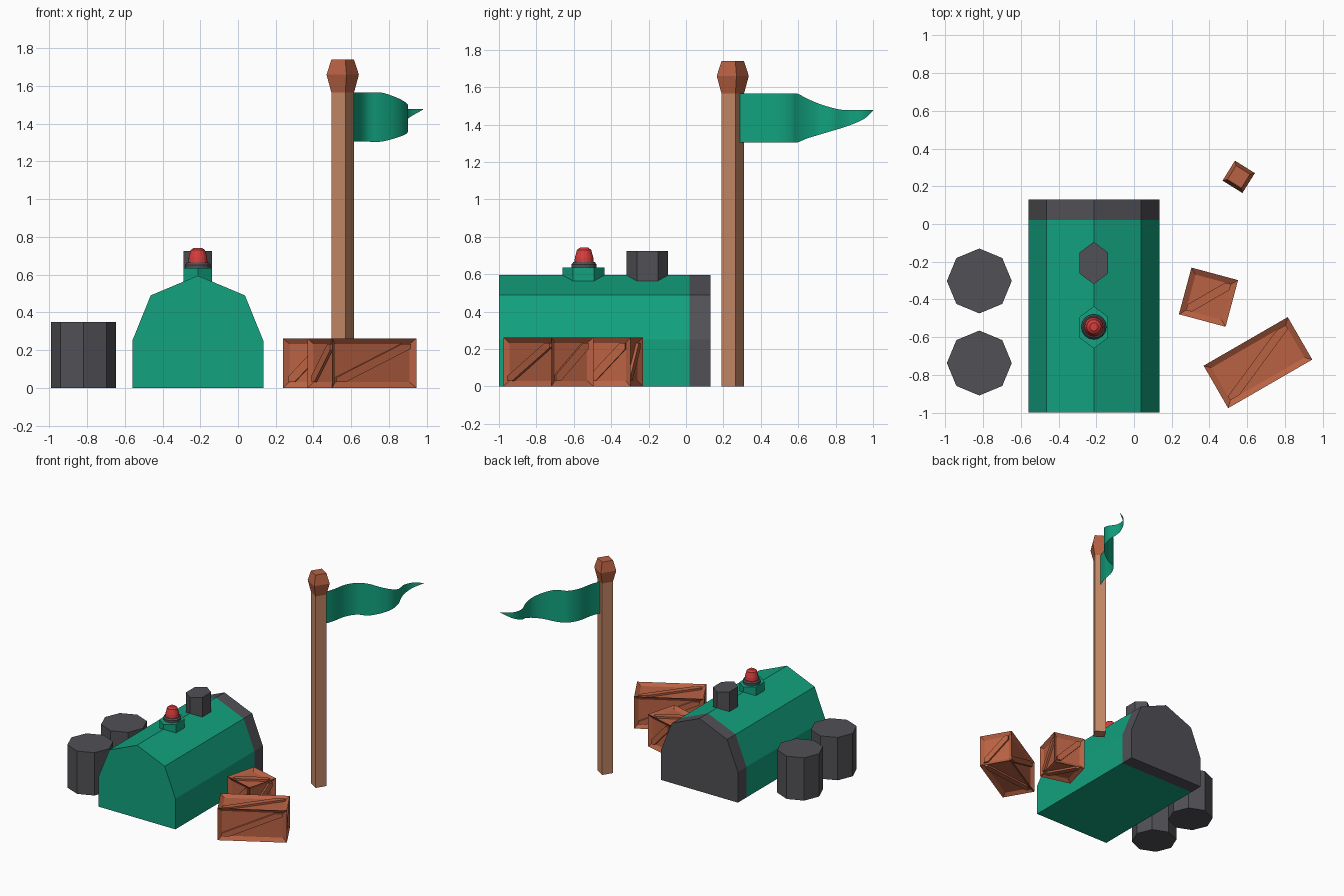
import bpy, bmesh, math
from mathutils import Vector, Matrix

cube = bpy.data.objects.get("Cube")
if cube:
    bpy.data.objects.remove(cube, do_unlink=True)


def material(name, rgb):
    m = bpy.data.materials.new(name)
    m.use_nodes = True
    m.diffuse_color = (*rgb, 1)
    m.node_tree.nodes["Principled BSDF"].inputs["Base Color"].default_value = (*rgb, 1)
    return m


GREEN = material("tent green", (0.006, 0.36, 0.21))
DARK = material("dark grey", (0.082, 0.080, 0.090))
WOOD = material("crate wood", (0.485, 0.122, 0.056))
PALE = material("pale wood", (0.56, 0.25, 0.135))
RED = material("lamp red", (0.68, 0.045, 0.045))


def finish(name, bm, mats, recalc=True):
    if recalc:
        bmesh.ops.recalc_face_normals(bm, faces=bm.faces)
    me = bpy.data.meshes.new(name)
    bm.to_mesh(me)
    bm.free()
    for m in mats:
        me.materials.append(m)
    ob = bpy.data.objects.new(name, me)
    bpy.context.collection.objects.link(ob)
    return ob


def loft(bm, rings):
    """Skin equal-length rings of points and cap both ends."""
    rows = [[bm.verts.new(p) for p in ring] for ring in rings]
    for a, b in zip(rows, rows[1:]):
        for i in range(len(a)):
            j = (i + 1) % len(a)
            bm.faces.new((a[i], a[j], b[j], b[i]))
    bm.faces.new(rows[0])
    bm.faces.new(rows[-1])


def turned(name, centre, sides, profile, mat, start=0.0, squash=1.0):
    """Polygonal column from a (radius, height) profile."""
    bm = bmesh.new()
    angles = [math.radians(start) + math.tau * i / sides for i in range(sides)]
    loft(bm, [[(centre[0] + squash * r * math.cos(a), centre[1] + r * math.sin(a), z)
               for a in angles] for r, z in profile])
    return finish(name, bm, [mat])


# Hut: arched profile run along y, with a dark rear section
MID = -0.213
half = [(0.347, 0), (0.347, 0.25), (0.25, 0.49)]
outline = half + [(0, 0.595)] + [(-x, z) for x, z in reversed(half)]
bm = bmesh.new()
loft(bm, [[(MID + x, y, z) for x, z in outline] for y in (-1.0, 0.02, 0.13)])
for f in bm.faces:
    f.material_index = int(f.calc_center_median().y > 0.03)
finish("hut", bm, [GREEN, DARK])

# Roof fittings
turned("chimney", (MID, -0.207), 6, [(0.112, 0.53), (0.112, 0.725)], DARK, 90, 0.77)
turned("lamp_base", (MID, -0.548), 6, [(0.112, 0.53), (0.112, 0.635)], GREEN, 90, 0.77)
turned("lamp_ring", (MID, -0.545), 16, [(0.067, 0.63), (0.067, 0.652), (0.058, 0.664)], DARK)
turned("lamp", (MID, -0.545), 16,
       [(0.052, 0.66), (0.049, 0.69), (0.038, 0.73), (0.022, 0.742)], RED)

# Barrels
for name, y in (("rear_barrel", -0.302), ("front_barrel", -0.737)):
    turned(name, (-0.82, y), 8, [(0.172, 0), (0.172, 0.35)], DARK)

# Flag pole and its cap
POLE = (0.555, 0.25)
turned("flag_pole", POLE, 4, [(0.0615, 0), (0.0615, 1.58)], PALE, 13)
turned("pole_cap", POLE, 4, [(0.0615, 1.565), (0.088, 1.66), (0.0615, 1.74)], WOOD, 13)


# Flag: smooth waving ribbon through (x, y, bottom, top) stations
def spline(pts, steps):
    pts = [Vector(p) for p in pts]
    pts = [2 * pts[0] - pts[1]] + pts + [2 * pts[-1] - pts[-2]]
    out = []
    for a, b, c, d in zip(pts, pts[1:], pts[2:], pts[3:]):
        for k in range(steps):
            t = k / steps
            out.append(0.5 * (2 * b + (c - a) * t + (2 * a - 5 * b + 4 * c - d) * t ** 2
                              + (3 * b - a - 3 * c + d) * t ** 3))
    return out + [pts[-2]]


stations = [
    (0.57, 0.27, 1.305, 1.565), (0.605, 0.37, 1.305, 1.565), (0.628, 0.48, 1.305, 1.565),
    (0.68, 0.562, 1.305, 1.565), (0.76, 0.597, 1.305, 1.565), (0.838, 0.645, 1.325, 1.54),
    (0.89, 0.71, 1.345, 1.512), (0.902, 0.78, 1.366, 1.49), (0.885, 0.84, 1.384, 1.478),
    (0.88, 0.89, 1.402, 1.477), (0.907, 0.955, 1.432, 1.477), (0.98, 1.0, 1.474, 1.477)]
bm = bmesh.new()
rows = [(bm.verts.new((x, y, lo)), bm.verts.new((x, y, hi)))
        for x, y, lo, hi in spline(stations, 4)]
for a, b in zip(rows, rows[1:]):
    bm.faces.new((a[0], b[0], b[1], a[1])).smooth = True
finish("flag", bm, [GREEN], recalc=False)


# Crates: box with recessed panels and a diagonal board on each side
def crate(name, centre, size, turn):
    frame, depth, board = 0.043, 0.02, 0.045
    bm = bmesh.new()
    bmesh.ops.create_cube(bm, size=1, matrix=Matrix.Diagonal((*size, 1)))
    panels = list(bm.faces)
    bmesh.ops.inset_individual(bm, faces=panels, thickness=frame, depth=-depth)
    up = Vector((0, 0, 1))
    for f in panels:
        n, c = f.normal.copy(), f.calc_center_median()
        u = Vector((1, 0, 0)) if abs(n.z) > 0.5 else up.cross(n)
        v = n.cross(u)
        a = max((p.co - c).dot(u) for p in f.verts)
        b = max((p.co - c).dot(v) for p in f.verts)
        p = board / 2 * math.hypot(a, b) / b
        q = p * b / a
        shape = [(-a, -b), (p - a, -b), (a, b - q), (a, b), (a - p, b), (-a, q - b)]
        loft(bm, [[c + u * s + v * t + n * h for s, t in shape]
                  for h in (-0.002, depth - 0.005)])
    ob = finish(name, bm, [WOOD])
    ob.location = (*centre, size[2] / 2)
    ob.rotation_euler.z = math.radians(turn)


crate("long_crate", (0.657, -0.735), (0.515, 0.26, 0.262), 30)
crate("small_crate", (0.395, -0.388), (0.256, 0.256, 0.262), -15)
